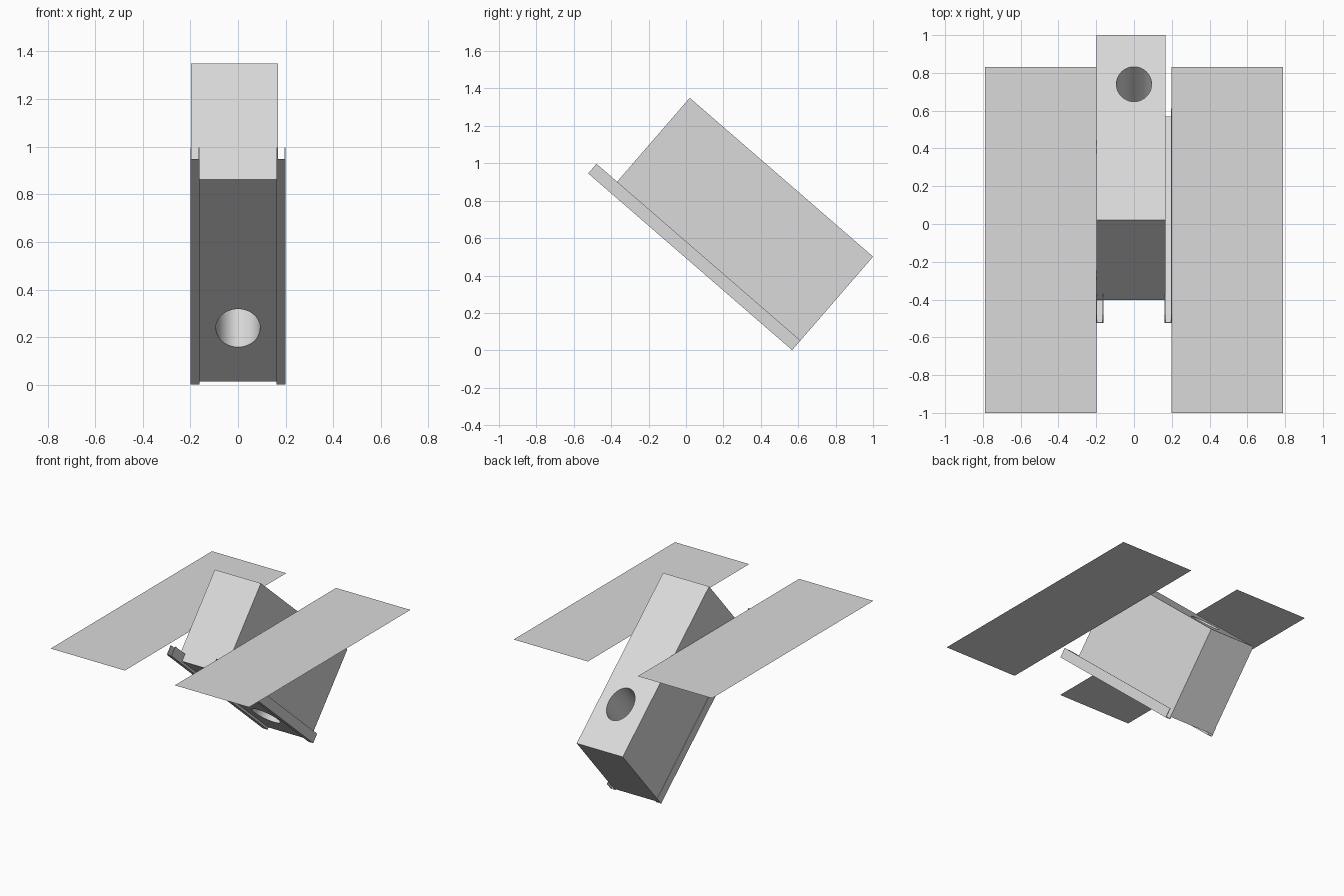
import bpy, bmesh, math
from mathutils import Matrix, Vector

if "Cube" in bpy.data.objects:
    bpy.data.objects.remove(bpy.data.objects["Cube"], do_unlink=True)

# Single grey finish
grey = bpy.data.materials.new("light_grey")
grey.use_nodes = True
colour = (0.7, 0.7, 0.7, 1)
grey.diffuse_color = colour
grey.node_tree.nodes["Principled BSDF"].inputs["Base Color"].default_value = colour

# Tilted frame: local y runs down the slope, local z points out of the top face
TILT = Matrix.Translation((0, 0.02, 1.35)) @ Matrix.Rotation(math.radians(-40.9), 4, "X")
LENGTH, DEPTH = 1.297, 0.645


def finish(name, bm, matrix=Matrix()):
    bmesh.ops.transform(bm, matrix=matrix, verts=bm.verts)
    mesh = bpy.data.meshes.new(name)
    bm.to_mesh(mesh)
    bm.free()
    mesh.materials.append(grey)
    obj = bpy.data.objects.new(name, mesh)
    bpy.context.collection.objects.link(obj)
    return obj


def select_only(obj):
    bpy.ops.object.select_all(action="DESELECT")
    obj.select_set(True)
    bpy.context.view_layer.objects.active = obj


# Main body block
bm = bmesh.new()
bmesh.ops.create_cube(bm, size=1)
bmesh.ops.scale(bm, vec=(0.366, LENGTH, DEPTH), verts=bm.verts)
bmesh.ops.translate(bm, vec=(-0.015, LENGTH / 2, -DEPTH / 2), verts=bm.verts)
body = finish("body", bm, TILT)

# Oval tunnel through the lower end of the body
bm = bmesh.new()
bmesh.ops.create_cone(bm, cap_ends=True, segments=64, radius1=1, radius2=1, depth=1)
bmesh.ops.scale(bm, vec=(0.093, 0.122, 2 * DEPTH), verts=bm.verts)
bmesh.ops.translate(bm, vec=(0, 0.953, -DEPTH / 2), verts=bm.verts)
cutter = finish("tunnel_cutter", bm, TILT)
cutter.hide_render = True

cut = body.modifiers.new("tunnel", "BOOLEAN")
cut.operation = "DIFFERENCE"
cut.solver = "EXACT"
cut.object = cutter
select_only(body)
bpy.ops.object.modifier_apply(modifier=cut.name)
bpy.data.objects.remove(cutter, do_unlink=True)
select_only(body)
bpy.ops.object.shade_smooth_by_angle(angle=math.radians(30))

# Thin-walled channel rails, open upwards and at both ends
INNER, OUTER, LOW, HIGH, WALL = 0.162, 0.2, -0.661, -0.593, 0.004
channel = [(INNER, HIGH), (INNER, LOW), (OUTER, LOW), (OUTER, HIGH),
           (OUTER - WALL, HIGH), (OUTER - WALL, LOW + WALL),
           (INNER + WALL, LOW + WALL), (INNER + WALL, HIGH)]
START = -0.146

for side, sign in (("left", 1), ("right", -1)):
    bm = bmesh.new()
    profile = bm.faces.new([bm.verts.new((sign * x, START, z)) for x, z in channel])
    new = bmesh.ops.extrude_face_region(bm, geom=[profile], use_keep_orig=True)["geom"]
    ends = [v for v in new if isinstance(v, bmesh.types.BMVert)]
    bmesh.ops.translate(bm, vec=Vector((0, LENGTH - START, 0)), verts=ends)
    bmesh.ops.recalc_face_normals(bm, faces=bm.faces)
    finish(side + "_rail", bm, TILT)

    # Flat horizontal wing panel
    bm = bmesh.new()
    bmesh.ops.create_grid(bm, x_segments=1, y_segments=1, size=0.5)
    bmesh.ops.scale(bm, vec=(0.59, 1.83, 1), verts=bm.verts)
    bmesh.ops.translate(bm, vec=(sign * 0.493, -0.085, 1.015), verts=bm.verts)
    finish(side + "_panel", bm)
